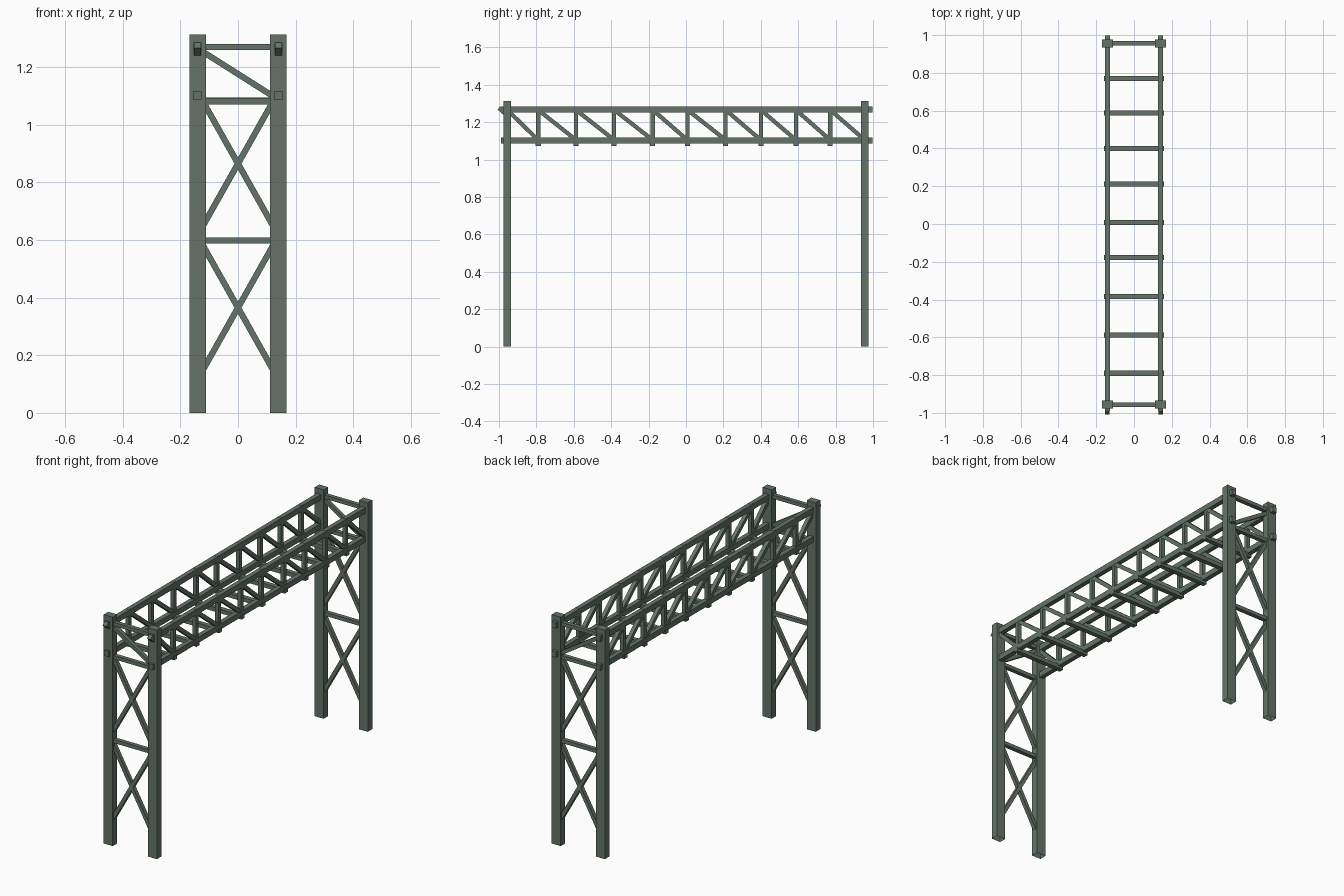
import bpy, bmesh
from mathutils import Vector

if "Cube" in bpy.data.objects:
    bpy.data.objects.remove(bpy.data.objects["Cube"])

mat = bpy.data.materials.new("grey green steel")
mat.diffuse_color = (0.13, 0.175, 0.14, 1)
mat.use_nodes = True
mat.node_tree.nodes["Principled BSDF"].inputs["Base Color"].default_value = mat.diffuse_color

LEG_X, LEG_Y, CH_X = 0.14, 0.956, 0.141
TOP, LOW = 1.267, 1.101


def bar(bm, a, b, w, d, open_start=False):
    """Box beam from a to b; w is the x width (y for bars lying in x), d the other."""
    a, b = Vector(a), Vector(b)
    axis = (b - a).normalized()
    ref = Vector((1, 0, 0)) if abs(axis.x) < 0.01 else Vector((0, 1, 0))
    u = (ref - axis * ref.dot(axis)).normalized() * w / 2
    v = axis.cross(u).normalized() * d / 2
    rings = [[bm.verts.new(p + u * i + v * j) for i, j in ((-1, -1), (1, -1), (1, 1), (-1, 1))]
             for p in (a, b)]
    for k in range(4):
        n = (k + 1) % 4
        bm.faces.new((rings[0][k], rings[0][n], rings[1][n], rings[1][k]))
    bm.faces.new(rings[1])
    if not open_start:
        bm.faces.new(rings[0][::-1])


def finish(name, bm):
    bmesh.ops.recalc_face_normals(bm, faces=bm.faces)
    me = bpy.data.meshes.new(name)
    bm.to_mesh(me)
    bm.free()
    me.materials.append(mat)
    bpy.context.collection.objects.link(bpy.data.objects.new(name, me))


# Towers: legs, rungs and cross bracing at each end
for end, y in (("front", -LEG_Y), ("back", LEG_Y)):
    bm = bmesh.new()
    for s in (-1, 1):
        bar(bm, (s * LEG_X, y, 0), (s * LEG_X, y, 1.313), 0.057, 0.041, True)
    finish(end + "_legs", bm)
    bm = bmesh.new()
    for z in (0.599, 1.08, 1.27):
        bar(bm, (-0.12, y, z), (0.12, y, z), 0.024, 0.021)
    for zm in (0.365, 0.865):
        for s in (-1, 1):
            bar(bm, (-0.12, y, zm - s * 0.213), (0.12, y, zm + s * 0.213), 0.022, 0.021)
    bar(bm, (-0.12, y, 1.252), (0.12, y, 1.1), 0.022, 0.021)
    finish(end + "_tower_bracing", bm)

# Bridge side trusses: chords, posts and leaning diagonals
nodes = [-0.956, -0.79, -0.588, -0.384, -0.178, 0.008, 0.212, 0.4, 0.588, 0.771, 0.956]
for side, s in (("left", -1), ("right", 1)):
    x = s * CH_X
    bm = bmesh.new()
    for z in (TOP, LOW):
        bar(bm, (x, -0.99, z), (x, 0.998, z), 0.027, 0.032)
    # pointed nub on the front end of the upper chord
    bar(bm, (x, -1.0, 1.276), (x, -0.97, 1.25), 0.024, 0.024)
    finish(side + "_chords", bm)
    bm = bmesh.new()
    for y in nodes[1:-1]:
        bar(bm, (x, y, 1.074), (x, y, 1.284), 0.022, 0.022)
    for y0, y1 in zip(nodes, nodes[1:]):
        bar(bm, (x, y0 + 0.004, 1.262), (x, y1 - 0.004, 1.108), 0.022, 0.022)
    finish(side + "_truss_web", bm)

# Lower cross beams joining the two trusses
bm = bmesh.new()
for y in nodes[1:-1]:
    bar(bm, (-0.158, y, 1.083), (0.158, y, 1.083), 0.027, 0.023)
finish("cross_beams", bm)
